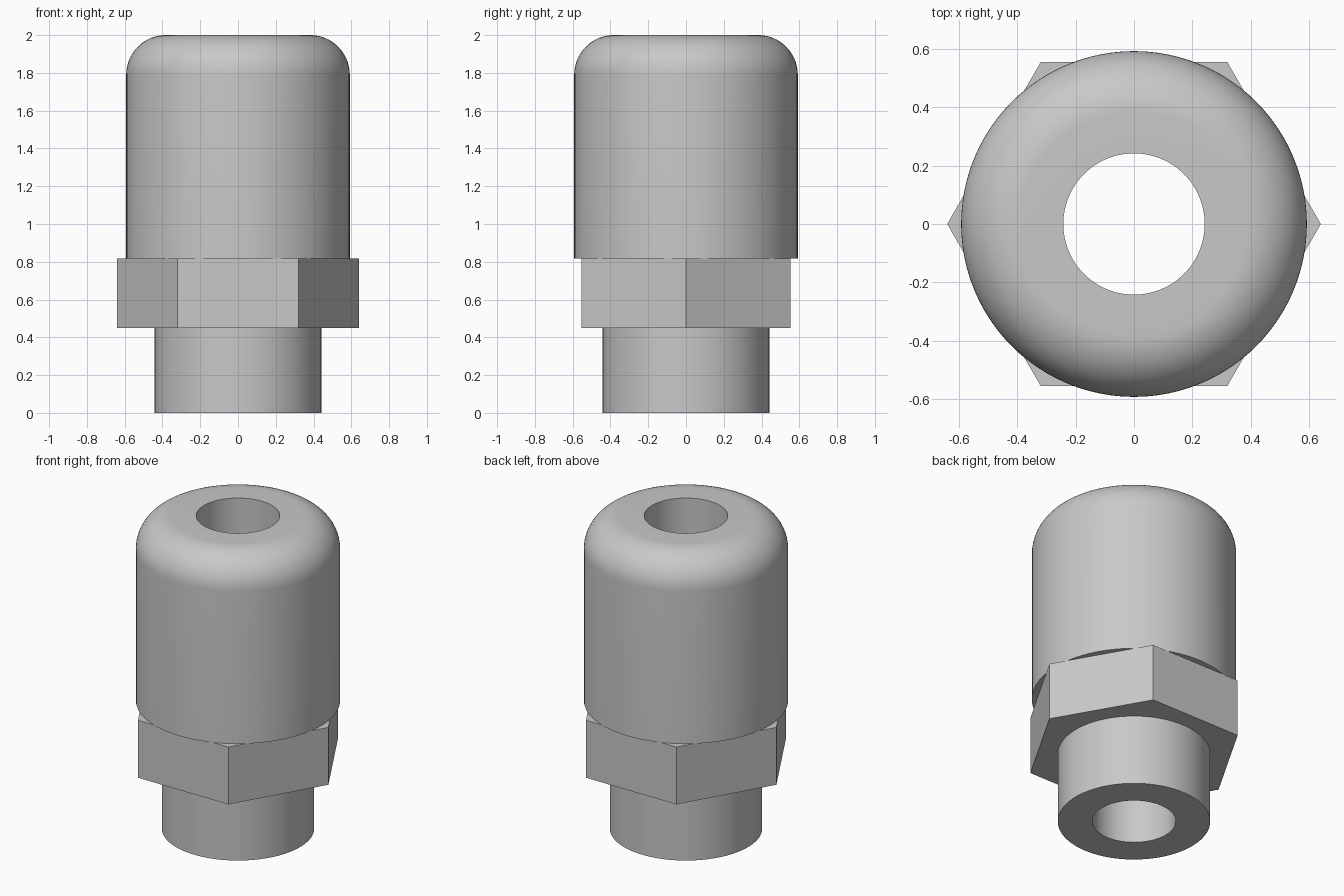
import bpy, bmesh
from math import pi, sin, cos, radians

cube = bpy.data.objects.get("Cube")
if cube:
    bpy.data.objects.remove(cube, do_unlink=True)

SEGMENTS = 96
BORE, STEM, CAP = 0.242, 0.442, 0.592    # radii
HEX_FLAT = 0.554                         # centre to flat of the nut
NUT_LOW, NUT_TOP, TOP = 0.45, 0.817, 2.0
FILLET = 0.21

grey = bpy.data.materials.new("plain grey")
grey.use_nodes = True
colour = (0.58, 0.58, 0.58, 1)
grey.diffuse_color = colour
grey.node_tree.nodes["Principled BSDF"].inputs["Base Color"].default_value = colour


def hexagon(angle):
    """Distance from the axis to the side of the hexagon."""
    return HEX_FLAT / cos(angle % (pi / 3) - pi / 6)


def lathe(name, profile):
    """Turn a profile of (radius or radius function, height) about z."""
    bm = bmesh.new()
    rings = []
    for radius, z in profile:
        ring = []
        for i in range(SEGMENTS):
            a = 2 * pi * i / SEGMENTS
            r = radius(a) if callable(radius) else radius
            ring.append(bm.verts.new((r * cos(a), r * sin(a), z)))
        rings.append(ring)
    for low, high in zip(rings, rings[1:]):
        for i in range(SEGMENTS):
            j = (i + 1) % SEGMENTS
            bm.faces.new((low[i], low[j], high[j], high[i]))
    mesh = bpy.data.meshes.new(name)
    bm.to_mesh(mesh)
    bm.free()
    mesh.materials.append(grey)
    obj = bpy.data.objects.new(name, mesh)
    bpy.context.collection.objects.link(obj)
    bpy.ops.object.select_all(action='DESELECT')
    obj.select_set(True)
    bpy.context.view_layer.objects.active = obj
    bpy.ops.object.shade_smooth_by_angle(angle=radians(30))
    return obj


# Lower stem with its ring-shaped end
lathe("stem", [(BORE, 0), (STEM, 0), (STEM, NUT_LOW)])

# Hexagonal nut
lathe("hex_nut", [(STEM, NUT_LOW), (hexagon, NUT_LOW),
                  (hexagon, NUT_TOP), (STEM, NUT_TOP)])

# Cap with a rounded shoulder
shoulder = [(CAP - FILLET + FILLET * cos(t), TOP - FILLET + FILLET * sin(t))
            for t in (pi / 2 * k / 16 for k in range(17))]
lathe("domed_cap", [(STEM, NUT_TOP), (CAP, NUT_TOP)] + shoulder + [(BORE, TOP)])

# Through hole
lathe("bore", [(BORE, TOP), (BORE, 0)])
